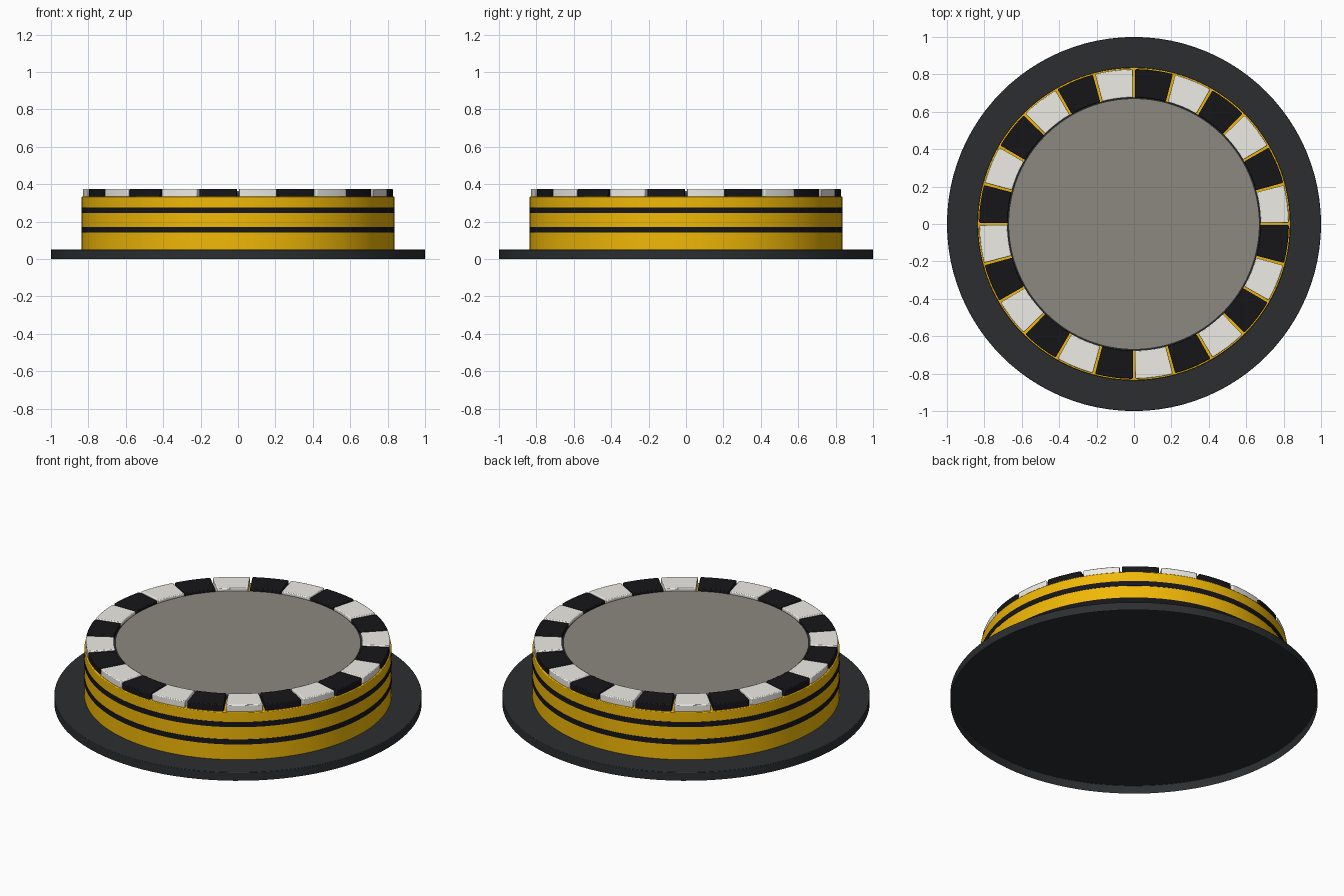
import bpy, bmesh, math

if "Cube" in bpy.data.objects:
    bpy.data.objects.remove(bpy.data.objects["Cube"])


def material(name, rgb):
    m = bpy.data.materials.new(name)
    m.diffuse_color = (*rgb, 1)
    m.use_nodes = True
    m.node_tree.nodes["Principled BSDF"].inputs["Base Color"].default_value = m.diffuse_color
    return m


YELLOW = material("yellow", (0.88, 0.48, 0.002))
BASE = material("charcoal", (0.025, 0.027, 0.029))
BLACK = material("black", (0.008, 0.008, 0.010))
WHITE = material("off_white", (0.86, 0.84, 0.79))
GREY = material("warm_grey", (0.265, 0.25, 0.22))


def finish(name, bm, mat, bevel):
    bmesh.ops.recalc_face_normals(bm, faces=bm.faces)
    me = bpy.data.meshes.new(name)
    bm.to_mesh(me)
    bm.free()
    ob = bpy.data.objects.new(name, me)
    bpy.context.collection.objects.link(ob)
    me.materials.append(mat)
    if bevel:
        mod = ob.modifiers.new("bevel", 'BEVEL')
        mod.width = bevel
        mod.segments = 2
        mod.limit_method = 'ANGLE'
        mod.angle_limit = math.radians(40)
    bpy.ops.object.select_all(action='DESELECT')
    ob.select_set(True)
    bpy.context.view_layer.objects.active = ob
    bpy.ops.object.shade_smooth_by_angle(angle=math.radians(30))


def cup(name, r, z0, z1, mat, bevel=0):
    # round wall with a lid, open underneath
    bm = bmesh.new()
    bmesh.ops.create_circle(bm, cap_ends=True, segments=96, radius=r)
    bmesh.ops.translate(bm, vec=(0, 0, z1), verts=bm.verts)
    wall = bmesh.ops.extrude_edge_only(bm, edges=bm.edges[:])["geom"]
    bmesh.ops.translate(bm, vec=(0, 0, z0 - z1),
                        verts=[g for g in wall if isinstance(g, bmesh.types.BMVert)])
    finish(name, bm, mat, bevel)
    for p in bpy.context.object.data.polygons:
        if len(p.vertices) > 4 and p.normal.z < 0:
            bpy.context.object.data.flip_normals()
            break


def arc_bar(name, r0, r1, z0, z1, mat, a0=0, a1=math.tau, n=96, bevel=0):
    # rectangular section swept along an arc, or round a full circle
    full = a1 - a0 > 6.28
    bm = bmesh.new()
    rings = []
    for i in range(n if full else n + 1):
        a = a0 + (a1 - a0) * i / n
        rings.append([bm.verts.new((r * math.cos(a), r * math.sin(a), z))
                      for r, z in ((r0, z0), (r1, z0), (r1, z1), (r0, z1))])
    for i in range(n):
        p, q = rings[i], rings[(i + 1) % len(rings)]
        for j in range(4):
            k = (j + 1) % 4
            bm.faces.new((p[j], p[k], q[k], q[j]))
    if not full:
        bm.faces.new(rings[0])
        bm.faces.new(rings[-1])
    finish(name, bm, mat, bevel)


# Base plate (open underneath) and drum
cup("base_plate", 1.0, 0, 0.05, BASE, 0.003)
cup("drum_body", 0.836, 0.05, 0.335, YELLOW, 0.004)

# Dark stripes round the drum
for i, z in enumerate((0.157, 0.261)):
    arc_bar(f"drum_stripe_{i + 1}", 0.83, 0.838, z - 0.015, z + 0.015, BLACK)

# Top panel with thin dark edging
cup("top_panel", 0.668, 0.335, 0.363, GREY)
arc_bar("panel_edging", 0.668, 0.677, 0.33, 0.355, BASE)

# Alternating rim blocks
COUNT = 24
step = math.tau / COUNT
gap = math.radians(0.45)
for k in range(COUNT):
    arc_bar(f"rim_block_{k + 1}", 0.676, 0.828, 0.33, 0.375, BLACK if k % 2 else WHITE,
            k * step + gap, (k + 1) * step - gap, 6, 0.005)
